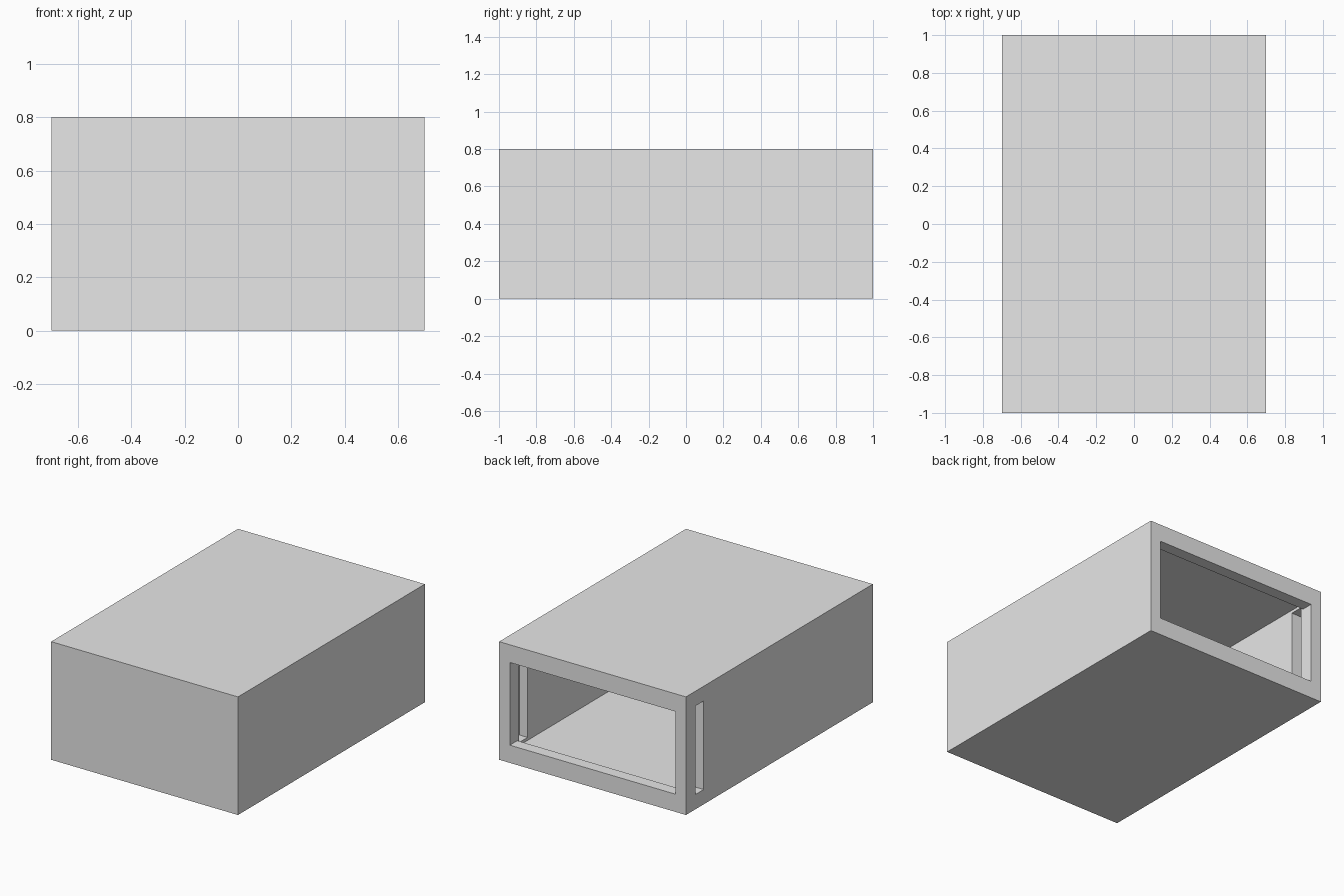
import bpy

cube = bpy.data.objects.get("Cube")
if cube:
    bpy.data.objects.remove(cube, do_unlink=True)

grey = bpy.data.materials.new("light_grey")
grey.use_nodes = True
grey.diffuse_color = (0.8, 0.8, 0.8, 1)
grey.node_tree.nodes["Principled BSDF"].inputs["Base Color"].default_value = (0.8, 0.8, 0.8, 1)

# Overall size and wall thickness
W, D, H, T = 0.7, 1.0, 0.8, 0.08


def box(name, x, y, z):
    """Box spanning the (low, high) range on each axis."""
    bpy.ops.mesh.primitive_cube_add(size=1)
    ob = bpy.context.object
    ob.name = name
    for v in ob.data.vertices:
        v.co = [lo + (c + 0.5) * (hi - lo) for c, (lo, hi) in zip(v.co, (x, y, z))]
    ob.data.materials.append(grey)
    return ob


def cut(target, cutter):
    """Subtract the cutter, then discard it."""
    mod = target.modifiers.new("cut", 'BOOLEAN')
    mod.operation = 'DIFFERENCE'
    mod.solver = 'EXACT'
    mod.object = cutter
    bpy.context.view_layer.objects.active = target
    bpy.ops.object.modifier_apply(modifier=mod.name)
    bpy.data.objects.remove(cutter, do_unlink=True)


# Hollow housing, open at the back
housing = box("housing", (-W, W), (-D, D), (0, H))
cut(housing, box("cavity", (T - W, W - T), (T - D, D + 0.1), (T, H - T)))

# Door slot: through the right wall, blind groove in the left wall
cut(housing, box("door_slot", (-W - 0.1, W - 0.02), (0.81, 0.9), (0.1, 0.7)))

# Lips along the bottom and top of the back opening
for name, z in (("bottom_lip", T), ("top_lip", H - T - 0.04)):
    box(name, (T - W, W - T), (D - T, D), (z, z + 0.04))
